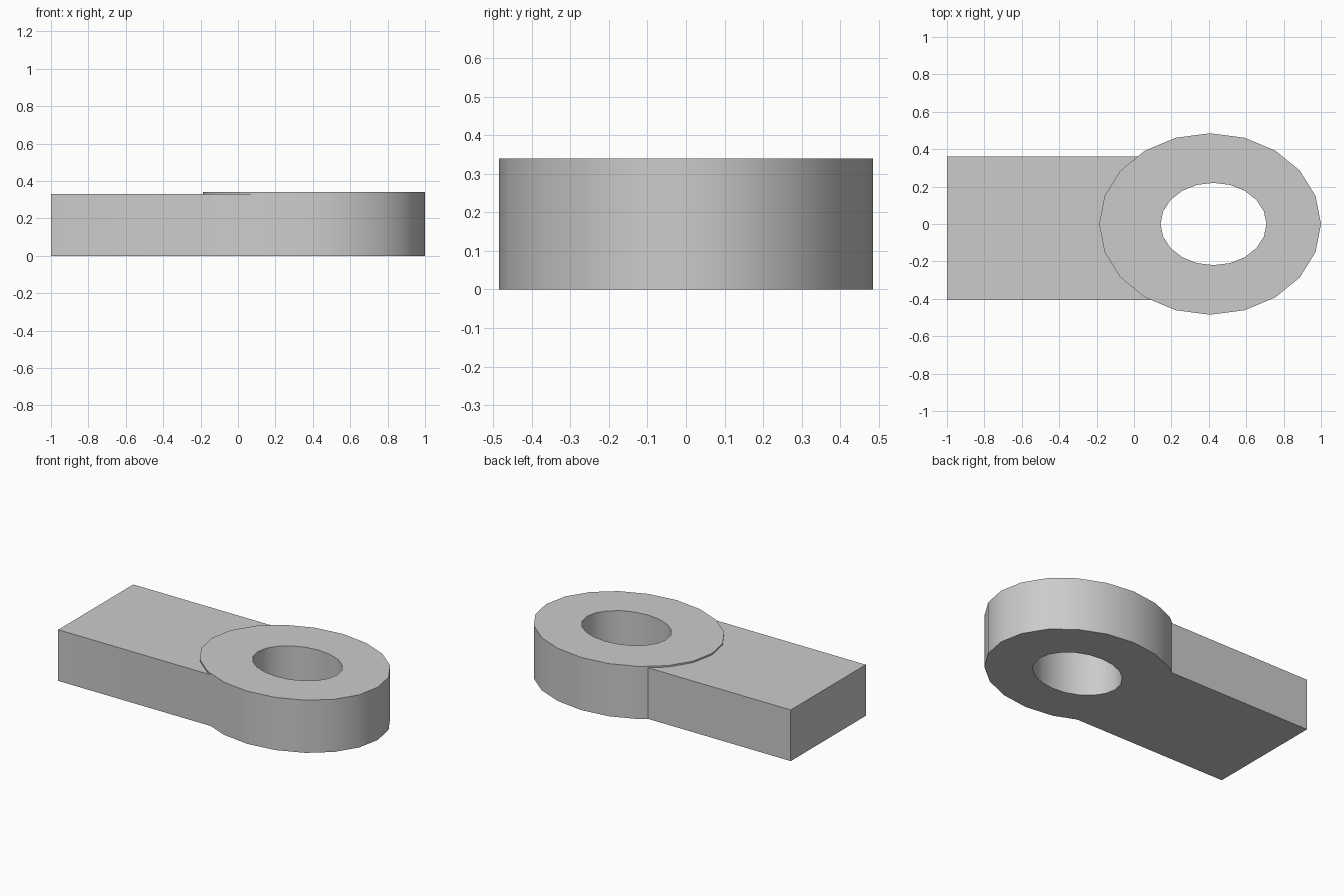
import bpy
import bmesh
from math import cos, sin, tau, radians

cube = bpy.data.objects.get("Cube")
if cube:
    bpy.data.objects.remove(cube, do_unlink=True)

grey = bpy.data.materials.new("plain grey")
grey.use_nodes = True
color = (0.6, 0.6, 0.6, 1)
grey.diffuse_color = color
grey.node_tree.nodes["Principled BSDF"].inputs["Base Color"].default_value = color

SIDES = 20


def ellipse(cx, rx, ry):
    angles = [tau * i / SIDES for i in range(SIDES)]
    return [(cx + rx * cos(a), ry * sin(a)) for a in angles]


def prism(name, outline, z0, z1):
    """Extrude a flat outline into a solid."""
    bm = bmesh.new()
    base = bm.faces.new([bm.verts.new((x, y, z0)) for x, y in outline])
    top = bmesh.ops.extrude_face_region(bm, geom=[base], use_keep_orig=True)
    verts = [v for v in top["geom"] if isinstance(v, bmesh.types.BMVert)]
    bmesh.ops.translate(bm, verts=verts, vec=(0, 0, z1 - z0))
    bmesh.ops.recalc_face_normals(bm, faces=bm.faces[:])
    mesh = bpy.data.meshes.new(name)
    bm.to_mesh(mesh)
    bm.free()
    mesh.materials.append(grey)
    obj = bpy.data.objects.new(name, mesh)
    bpy.context.collection.objects.link(obj)
    return obj


def combine(target, other, operation):
    """Apply a boolean and remove the second solid."""
    mod = target.modifiers.new(operation, "BOOLEAN")
    mod.object = other
    mod.operation = operation
    mod.solver = "EXACT"
    bpy.ops.object.select_all(action="DESELECT")
    bpy.context.view_layer.objects.active = target
    target.select_set(True)
    bpy.ops.object.modifier_apply(modifier=mod.name)
    bpy.data.objects.remove(other, do_unlink=True)


# Oval eye with the flat arm ending inside its wall
eye_link = prism("eye_link", ellipse(0.407, 0.593, 0.485), 0, 0.34)
arm_outline = [(-1, -0.405), (0.1, -0.405), (0.1, 0.36), (-1, 0.36)]
combine(eye_link, prism("arm", arm_outline, 0, 0.33), "UNION")

# Oval through hole
combine(eye_link, prism("hole_cutter", ellipse(0.425, 0.283, 0.22), -0.1, 0.5), "DIFFERENCE")

bpy.ops.object.shade_smooth_by_angle(angle=radians(30))
